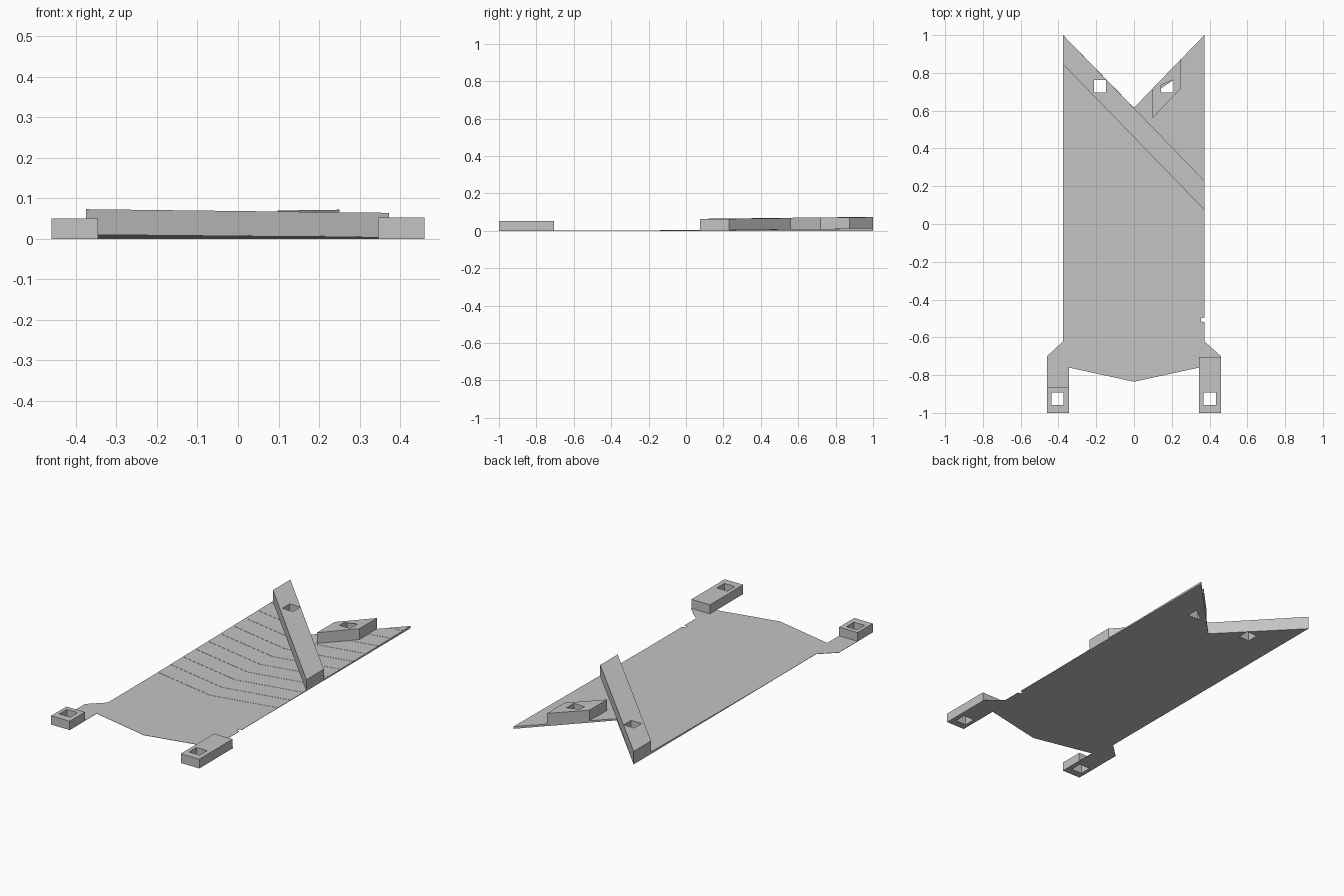
import bpy
import bmesh
from mathutils import Vector

cube = bpy.data.objects.get("Cube")
if cube:
    bpy.data.objects.remove(cube, do_unlink=True)

grey = bpy.data.materials.new("light grey")
grey.use_nodes = True
grey.diffuse_color = (0.55, 0.55, 0.55, 1)
grey.node_tree.nodes["Principled BSDF"].inputs["Base Color"].default_value = (0.55, 0.55, 0.55, 1)

BASE, STEP = 0.0015, 0.001      # sheet thickness at the front, rise of each layer
CHEVRON = 0.2                   # slope of the layer edges
LAYERS = [-0.25 + 0.111 * k for k in range(11)]


def square(x, y, half=0.033):
    return [(x - half, y - half), (x + half, y - half),
            (x + half, y + half), (x - half, y + half)]


def side_geometry(bm, side):
    faces = [f for f in bm.faces if f.calc_center_median().x * side > 0]
    edges = {e for f in faces for e in f.edges}
    verts = {v for f in faces for v in f.verts}
    return faces + list(edges) + list(verts)


def cut_chevrons(bm):
    """Split the flat outline along every V-shaped layer edge."""
    bmesh.ops.bisect_plane(bm, geom=bm.faces[:] + bm.edges[:] + bm.verts[:],
                           dist=1e-5, plane_co=(0, 0, 0), plane_no=(1, 0, 0))
    for y in LAYERS:
        for side in (-1, 1):
            bmesh.ops.bisect_plane(bm, geom=side_geometry(bm, side), dist=1e-5,
                                   plane_co=(0, y, 0),
                                   plane_no=Vector((-side * CHEVRON, 1, 0)).normalized())


def build(name, loops, top, bottom=0.0, prepare=None):
    """Raise an outline with holes into a solid whose top follows top(face, point)."""
    flat = bmesh.new()
    for loop in loops:
        vs = [flat.verts.new((x, y, 0)) for x, y in loop]
        for i, v in enumerate(vs):
            flat.edges.new((vs[i - 1], v))
    bmesh.ops.triangle_fill(flat, edges=flat.edges[:], use_beauty=True, normal=(0, 0, 1))
    if prepare:
        prepare(flat)
    flat.normal_update()
    for f in flat.faces:
        if f.normal.z < 0:
            f.normal_flip()

    solid = bmesh.new()

    def add(points):
        solid.faces.new([solid.verts.new(p) for p in points])

    for f in flat.faces:
        pts = [v.co for v in f.verts]
        add([(p.x, p.y, top(f, p)) for p in pts])
        add([(p.x, p.y, bottom) for p in reversed(pts)])
        for loop in f.loops:
            a, b = loop.vert.co, loop.link_loop_next.vert.co
            others = [o for o in loop.edge.link_faces if o is not f]
            low = [top(others[0], p) if others else bottom for p in (a, b)]
            high = [top(f, p) for p in (a, b)]
            if high[0] > low[0] + 1e-6:
                add([(a.x, a.y, low[0]), (b.x, b.y, low[1]),
                     (b.x, b.y, high[1]), (a.x, a.y, high[0])])
    bmesh.ops.remove_doubles(solid, verts=solid.verts[:], dist=1e-5)
    mesh = bpy.data.meshes.new(name)
    solid.to_mesh(mesh)
    solid.free()
    flat.free()
    mesh.materials.append(grey)
    obj = bpy.data.objects.new(name, mesh)
    bpy.context.scene.collection.objects.link(obj)
    return obj


def sheet_top(face, point):
    c = face.calc_center_median()
    return BASE + STEP * sum(c.y > y + CHEVRON * abs(c.x) for y in LAYERS)


def level(height):
    return lambda face, point: height


# Hole positions shared by the sheet and the blocks on it
bar_hole, wedge_hole = square(-0.18, 0.73), square(0.175, 0.73)
right_hole, left_hole = square(-0.405, -0.925), square(0.4, -0.925)

# Thin layered sheet with forked back, two front legs and a small edge nick
outline = [(-0.375, 1), (-0.375, -0.62), (-0.46, -0.7), (-0.46, -1),
           (-0.345, -1), (-0.345, -0.76), (0, -0.835), (0.345, -0.76),
           (0.345, -1), (0.46, -1), (0.46, -0.7), (0.372, -0.62),
           (0.372, -0.52), (0.355, -0.515), (0.355, -0.5), (0.372, -0.495),
           (0.372, 1), (0, 0.615)]
build("sheet", [outline, bar_hole, wedge_hole, right_hole, left_hole],
      sheet_top, prepare=cut_chevrons)

# Long diagonal bar, its top sloping down to the model's left
build("diagonal_bar", [[(-0.375, 1), (-0.375, 0.845), (0.372, 0.075), (0.372, 0.23)],
                       bar_hole],
      lambda face, p: 0.0685 - 0.012 * p.x, bottom=0.001)

# Short slanted block on the left fork
build("wedge_block", [[(0.098, 0.56), (0.25, 0.72), (0.25, 0.875), (0.098, 0.717)],
                      wedge_hole],
      lambda face, p: 0.0685 + 0.013 * p.x, bottom=0.001)

# Front foot blocks
build("right_foot", [[(-0.46, -1), (-0.345, -1), (-0.345, -0.865), (-0.46, -0.865)],
                     right_hole], level(0.05), bottom=0.001)
build("left_foot", [[(0.345, -1), (0.46, -1), (0.46, -0.705), (0.345, -0.705)],
                    left_hole], level(0.052), bottom=0.001)
